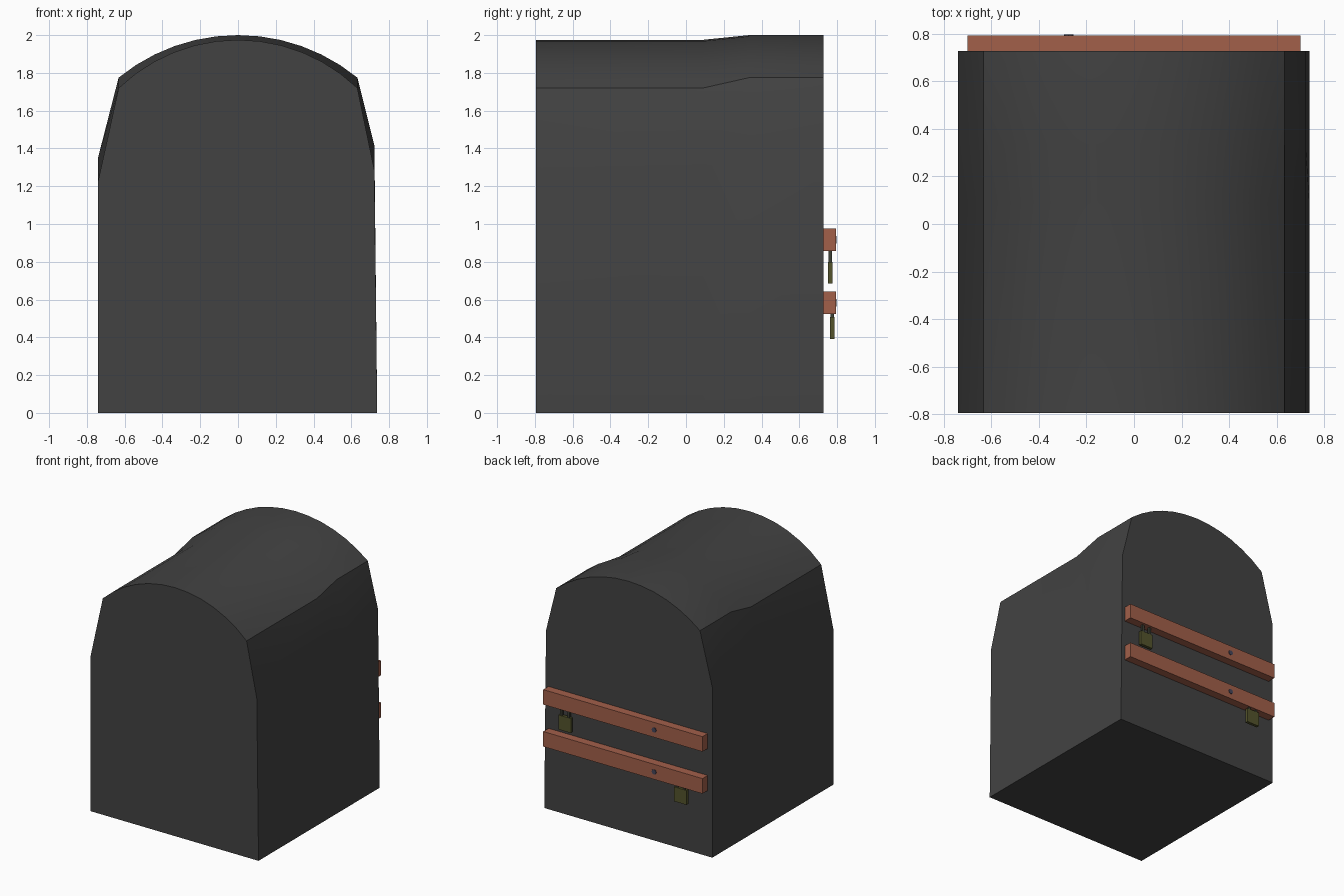
import bpy, bmesh, math
from mathutils import Matrix, Vector

if "Cube" in bpy.data.objects:
    bpy.data.objects.remove(bpy.data.objects["Cube"])


def material(name, rgb):
    m = bpy.data.materials.new(name)
    m.diffuse_color = (*rgb, 1)
    m.use_nodes = True
    m.node_tree.nodes["Principled BSDF"].inputs["Base Color"].default_value = m.diffuse_color
    return m


CHARCOAL = material("charcoal", (0.055, 0.055, 0.055))
WOOD = material("red_brown_wood", (0.36, 0.115, 0.068))
BRASS = material("dull_brass", (0.088, 0.088, 0.025))
STEEL = material("dark_steel", (0.045, 0.05, 0.035))
NAIL = material("blue_grey_nail", (0.06, 0.06, 0.10))


def finish(bm, name, mat, smooth=None):
    bmesh.ops.recalc_face_normals(bm, faces=bm.faces)
    me = bpy.data.meshes.new(name)
    bm.to_mesh(me)
    bm.free()
    me.materials.append(mat)
    ob = bpy.data.objects.new(name, me)
    bpy.context.collection.objects.link(ob)
    if smooth:
        bpy.ops.object.select_all(action='DESELECT')
        ob.select_set(True)
        bpy.context.view_layer.objects.active = ob
        bpy.ops.object.shade_smooth_by_angle(angle=math.radians(smooth))
    return ob


def box(name, lo, hi, mat):
    lo, hi = Vector(lo), Vector(hi)
    bm = bmesh.new()
    bmesh.ops.create_cube(bm, size=1, matrix=Matrix.Translation((lo + hi) / 2)
                          @ Matrix.Diagonal((*(hi - lo), 1)))
    return finish(bm, name, mat)


# Arched body: one cross-section lofted along y, stepping up towards the back
def section(left, right, corner, top, n=12):
    pts = [(0.737, 0), (0.722, right)]
    sag, half = top - corner, 0.632
    r = (half * half + sag * sag) / (2 * sag)
    a = math.asin(half / r)
    for i in range(n + 1):
        t = a - 2 * a * i / n
        pts.append((r * math.sin(t), top - r + r * math.cos(t)))
    return pts + [(-0.74, left), (-0.74, 0)]


low = section(1.23, 1.285, 1.72, 1.975)
high = section(1.355, 1.415, 1.775, 2.0)
bm = bmesh.new()
rings = [[bm.verts.new((x, y, z)) for x, z in prof]
         for y, prof in ((-0.795, low), (0.09, low), (0.335, high), (0.727, high))]
for a, b in zip(rings, rings[1:]):
    for i in range(len(a)):
        j = (i + 1) % len(a)
        bm.faces.new((a[i], a[j], b[j], b[i]))
bm.faces.new(rings[0])
bm.faces.new(rings[-1])
finish(bm, "arched_body", CHARCOAL, 30)


# Padlock: boxy body with a square-bar shackle
def padlock(name, x, y, z0, z_top):
    box(name + "_body", (x - 0.055, y - 0.012, z0), (x + 0.055, y + 0.012, z0 + 0.115), BRASS)
    for s, side in ((-1, "left"), (1, "right")):
        c = x + s * 0.032
        box(f"{name}_shackle_{side}", (c - 0.009, y - 0.009, z0 + 0.11),
            (c + 0.009, y + 0.009, z_top + 0.01), STEEL)


# Two planks across the back, each with a nail head
for name, z0, z1 in (("upper", 0.857, 0.976), ("lower", 0.523, 0.643)):
    box(name + "_plank", (-0.7, 0.722, z0), (0.7, 0.793, z1), WOOD)
    bm = bmesh.new()
    bmesh.ops.create_cone(bm, cap_ends=True, segments=8, radius1=0.02, radius2=0.02, depth=0.008,
                          matrix=Matrix.Translation((-0.275, 0.793, (z0 + z1) / 2))
                          @ Matrix.Rotation(math.pi / 2, 4, 'X'))
    finish(bm, name + "_nail", NAIL)

padlock("upper_padlock", 0.525, 0.763, 0.685, 0.857)
padlock("lower_padlock", -0.5, 0.774, 0.392, 0.523)
